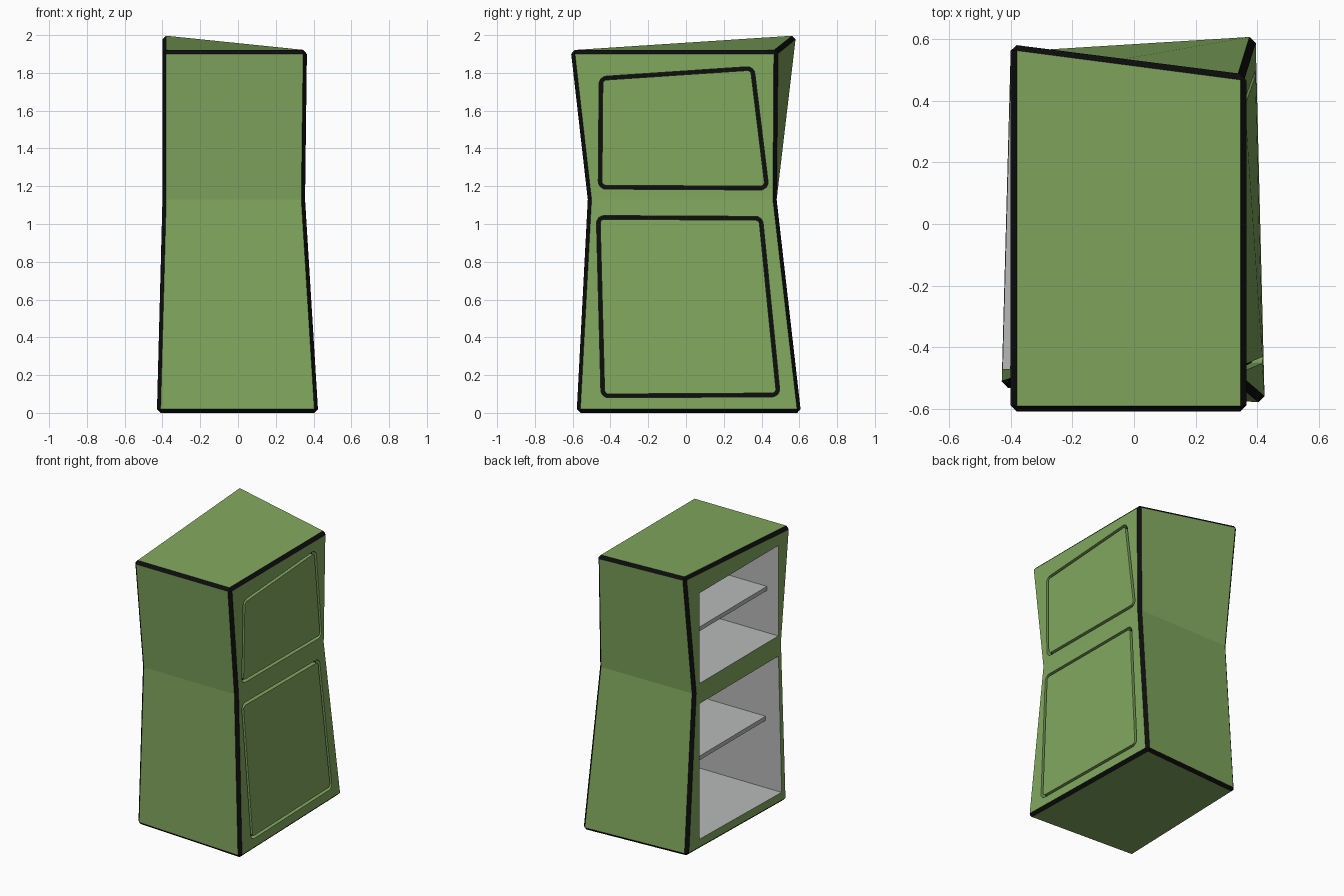
import bpy, bmesh, math
from mathutils import Vector

if "Cube" in bpy.data.objects:
    bpy.data.objects.remove(bpy.data.objects["Cube"])


def material(name, rgb):
    m = bpy.data.materials.new(name)
    m.diffuse_color = (*rgb, 1)
    m.use_nodes = True
    m.node_tree.nodes["Principled BSDF"].inputs["Base Color"].default_value = m.diffuse_color
    return m


MATS = [material("green paint", (0.22, 0.39, 0.113)),
        material("black trim", (0.004, 0.004, 0.004)),
        material("grey interior", (0.48, 0.485, 0.485))]
GREEN, BLACK, GREY = range(3)


def make_object(name, bm):
    bmesh.ops.recalc_face_normals(bm, faces=bm.faces[:])
    me = bpy.data.meshes.new(name)
    bm.to_mesh(me)
    bm.free()
    for m in MATS:
        me.materials.append(m)
    ob = bpy.data.objects.new(name, me)
    bpy.context.collection.objects.link(ob)
    return ob


def box(name, lo, hi, mat):
    bm = bmesh.new()
    bmesh.ops.create_cube(bm, size=1)
    for v in bm.verts:
        v.co = [(a + b) / 2 + c * (b - a) for a, b, c in zip(lo, hi, v.co)]
    for f in bm.faces:
        f.material_index = mat
    return make_object(name, bm)


# Body: three crooked rings (front left, front right, back right, back left)
RINGS = [
    [(-0.43, -0.53, 0), (0.425, -0.58, 0), (0.395, 0.61, 0), (-0.40, 0.56, 0)],
    [(-0.40, -0.52, 1.13), (0.355, -0.52, 1.13), (0.355, 0.48, 1.13), (-0.40, 0.475, 1.13)],
    [(-0.40, -0.61, 1.92), (0.365, -0.61, 1.92), (0.365, 0.485, 1.92), (-0.40, 0.585, 2.0)],
]
bm = bmesh.new()
rings = [[bm.verts.new(p) for p in ring] for ring in RINGS]
bm.faces.new(rings[0][::-1])
bm.faces.new(rings[2])
for a, b in zip(rings, rings[1:]):
    for i in range(4):
        j = (i + 1) % 4
        bm.faces.new((a[i], a[j], b[j], b[i]))
# Black chamfer on every edge except the waist
waist = set(rings[1])
edges = [e for e in bm.edges if not set(e.verts) <= waist]
bmesh.ops.bevel(bm, geom=edges, offset=0.02, segments=1, affect='EDGES', material=BLACK)
body = make_object("cabinet_body", bm)


def right_x(y, z):
    """Surface x of the right side at height z."""
    t = (y + 0.58) / 1.19
    if z < 1.13:
        return (0.425 - 0.03 * t) * (1 - z / 1.13) + 0.355 * z / 1.13
    return 0.355 + 0.01 * (z - 1.13) / 0.79


def rounded(corners, r, inset):
    """Rounded outline in (y, z), shrunk by inset."""
    pts, n = [], len(corners)
    for i in range(n):
        p = Vector(corners[i])
        a = (Vector(corners[i - 1]) - p).normalized()
        b = (Vector(corners[(i + 1) % n]) - p).normalized()
        half = a.angle(b) / 2
        centre = p + (a + b).normalized() * r / math.sin(half)
        na = p + a * r / math.tan(half) - centre
        nb = p + b * r / math.tan(half) - centre
        for k in range(5):
            d = na.lerp(nb, k / 4).normalized()
            pts.append(centre + d * (r - inset))
    return pts


# Door outlines on the right side: narrow grooves with a black floor
def groove_cutter(corners):
    bm = bmesh.new()
    loops = []
    for inset, depth in ((0, -0.035), (0.02, -0.035), (0.02, 0.1), (0, 0.1)):
        loops.append([bm.verts.new((right_x(*p) + depth, *p))
                      for p in rounded(corners, 0.04, inset)])
    n = len(loops[0])
    for k in range(4):
        a, b = loops[k], loops[(k + 1) % 4]
        for i in range(n):
            j = (i + 1) % n
            f = bm.faces.new((a[i], a[j], b[j], b[i]))
            f.material_index = BLACK if k == 0 else GREEN
    return make_object("groove_cutter", bm)


DOORS = [
    [(-0.45, 0.08), (0.50, 0.085), (0.405, 1.04), (-0.475, 1.045)],
    [(-0.465, 1.185), (0.44, 1.18), (0.36, 1.835), (-0.46, 1.78)],
]
cutters = [groove_cutter(d) for d in DOORS]

# Open compartments on the left side
SPACES = [(0.075, 1.04, 0.57, -0.30), (1.185, 1.83, 1.50, -0.31)]
for z0, z1, _, _ in SPACES:
    cutters.append(box("space_cutter", (-0.6, -0.47, z0), (0.29, 0.42, z1), GREY))

bpy.context.view_layer.objects.active = body
for c in cutters:
    mod = body.modifiers.new("cut", 'BOOLEAN')
    mod.operation = 'DIFFERENCE'
    mod.solver = 'EXACT'
    mod.object = c
    bpy.ops.object.modifier_apply(modifier=mod.name)
    bpy.data.objects.remove(c)

# Shelves
for name, (_, _, z, x) in zip(("lower_shelf", "upper_shelf"), SPACES):
    box(name, (x, -0.472, z - 0.015), (0.292, 0.422, z + 0.015), GREY)
